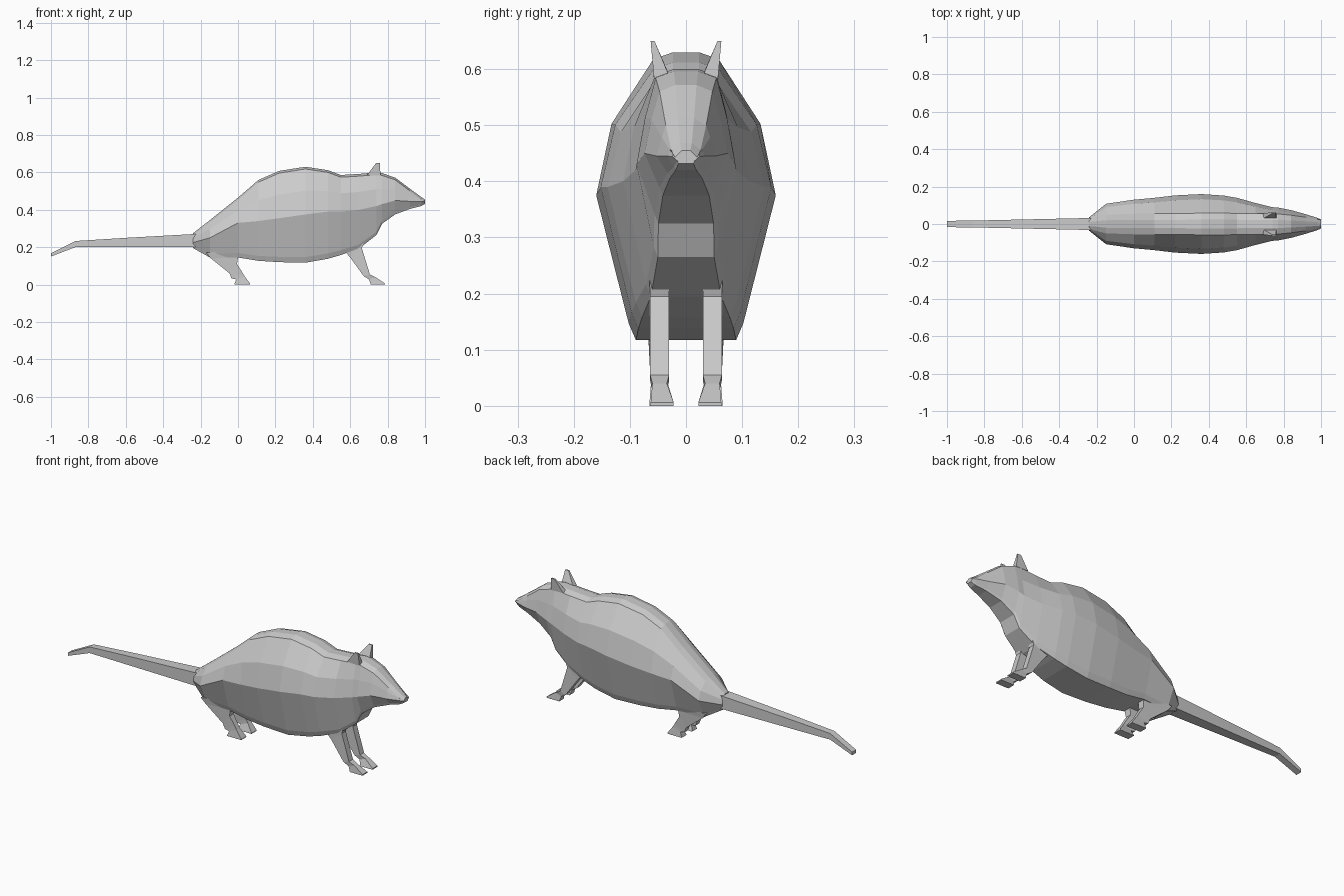
import bpy, bmesh


def loft(name, rings, mirror=False):
    """Skin a list of equal-sized closed rings and cap both ends."""
    bm = bmesh.new()
    rows = [[bm.verts.new(p) for p in r] for r in rings]
    n = len(rows[0])
    for a, b in zip(rows, rows[1:]):
        for i in range(n):
            j = (i + 1) % n
            bm.faces.new((a[i], a[j], b[j], b[i]))
    bm.faces.new(rows[0])
    bm.faces.new(rows[-1][::-1])
    bmesh.ops.recalc_face_normals(bm, faces=bm.faces)
    me = bpy.data.meshes.new(name)
    bm.to_mesh(me)
    bm.free()
    ob = bpy.data.objects.new(name, me)
    bpy.context.collection.objects.link(ob)
    if mirror:
        m = ob.modifiers.new("mirror", 'MIRROR')
        m.use_axis = (False, True, False)
        m.use_mirror_merge = False
    return ob


def body_ring(x, top, bot, w, zw, ridge):
    """Cross-section: back strip, upper flank, widest line, belly."""
    zu = zw + (top - zw) * 0.5
    wu = max(ridge + 0.003, w * 0.83)
    wb = w * 0.62
    half = [(ridge * 0.4, top), (ridge, top - 0.012), (wu, zu), (w, zw),
            (wb * 1.03, bot + 0.03 * w / 0.16), (wb * 0.9, bot)]
    return ([(x, y, z) for y, z in half]
            + [(x, -y, z) for y, z in reversed(half)])


def quad(x0, z0, x1, z1, y0, y1):
    """Leg / ear ring between a rear and a front edge."""
    return [(x0, y0, z0), (x1, y0, z1), (x1, y1, z1), (x0, y1, z0)]


# body and head: x, top, bottom, half width, height of widest line, back strip
sections = [
    (-0.24, 0.275, 0.195, 0.036, 0.225, 0.028),
    (-0.15, 0.345, 0.145, 0.108, 0.25, 0.050),
    (0.00, 0.465, 0.145, 0.130, 0.33, 0.055),
    (0.11, 0.560, 0.127, 0.140, 0.34, 0.055),
    (0.22, 0.608, 0.120, 0.153, 0.355, 0.056),
    (0.36, 0.630, 0.117, 0.160, 0.375, 0.058),
    (0.48, 0.612, 0.138, 0.152, 0.39, 0.058),
    (0.55, 0.586, 0.158, 0.140, 0.39, 0.057),
    (0.65, 0.592, 0.195, 0.112, 0.40, 0.055),
    (0.74, 0.600, 0.265, 0.090, 0.42, 0.055),
    (0.77, 0.596, 0.325, 0.088, 0.43, 0.054),
    (0.84, 0.572, 0.375, 0.074, 0.45, 0.047),
    (0.92, 0.512, 0.405, 0.052, 0.445, 0.036),
    (0.98, 0.468, 0.420, 0.033, 0.445, 0.026),
    (1.00, 0.455, 0.432, 0.024, 0.444, 0.020),
]
loft("body_and_head", [body_ring(*s) for s in sections])

# tail: x, bottom, top, half width
tail = [(-0.20, 0.20, 0.275, 0.034), (-0.24, 0.20, 0.27, 0.032),
        (-0.60, 0.20, 0.25, 0.024), (-0.87, 0.20, 0.233, 0.018),
        (-1.00, 0.15, 0.167, 0.017)]
loft("tail", [[(x, -w, b), (x, w, b), (x, w, t), (x, -w, t)]
              for x, b, t, w in tail])

# front legs with feet
loft("front_legs", [
    quad(0.56, 0.19, 0.68, 0.25, 0.03, 0.066),
    quad(0.60, 0.145, 0.662, 0.195, 0.03, 0.064),
    quad(0.672, 0.045, 0.705, 0.055, 0.03, 0.064),
    quad(0.700, 0.028, 0.735, 0.040, 0.034, 0.060),
    quad(0.710, 0.0, 0.785, 0.006, 0.022, 0.063),
    quad(0.712, 0.0, 0.785, 0.0, 0.022, 0.063)], mirror=True)

# hind legs with feet
loft("hind_legs", [
    quad(-0.17, 0.17, 0.02, 0.19, 0.03, 0.074),
    quad(-0.145, 0.140, 0.0, 0.145, 0.03, 0.068),
    quad(-0.045, 0.060, -0.005, 0.110, 0.03, 0.064),
    quad(-0.035, 0.033, 0.025, 0.062, 0.034, 0.062),
    quad(-0.010, 0.028, 0.035, 0.045, 0.034, 0.062),
    quad(-0.020, 0.0, 0.064, 0.006, 0.022, 0.065),
    quad(-0.020, 0.0, 0.065, 0.0, 0.022, 0.065)], mirror=True)

# ears
loft("ears", [
    quad(0.69, 0.585, 0.762, 0.583, 0.028, 0.057),
    quad(0.738, 0.65, 0.758, 0.65, 0.056, 0.063)], mirror=True)
